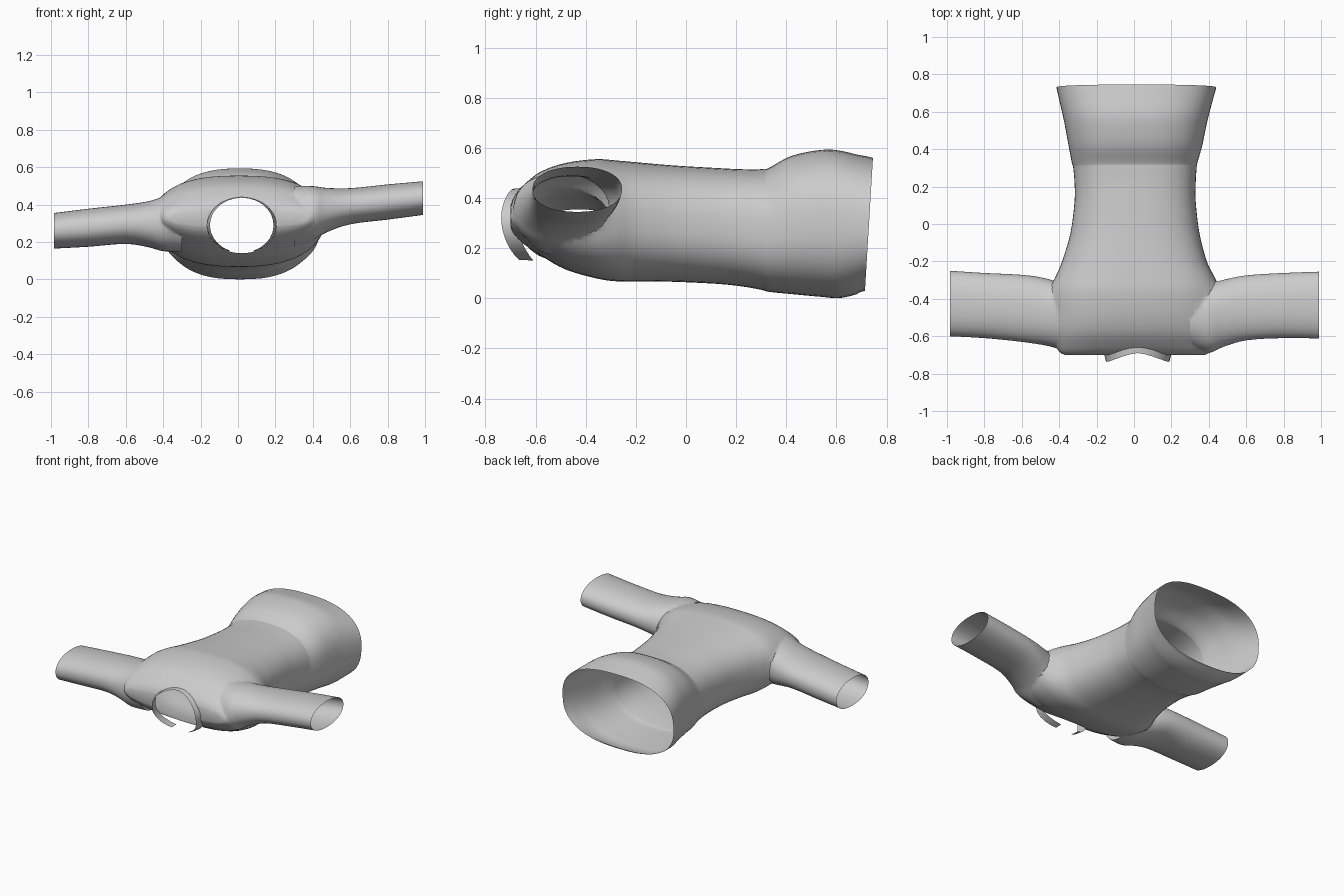
import bpy, bmesh, math

if "Cube" in bpy.data.objects:
    bpy.data.objects.remove(bpy.data.objects["Cube"])

N = 56  # sides of every tube


def spow(v, e):
    return math.copysign(abs(v) ** e, v)


def spline(rows, steps):
    """Smoothly resample a short list of cross-section rows."""
    out = []
    for i in range(len(rows) - 1):
        p = [rows[max(0, min(len(rows) - 1, i + k))] for k in (-1, 0, 1, 2)]
        for s in range(steps):
            t = s / steps
            out.append([0.5 * (2 * b + (c - a) * t + (2 * a - 5 * b + 4 * c - d) * t * t
                               + (3 * b - a - 3 * c + d) * t ** 3)
                        for a, b, c, d in zip(*p)])
    out.append(list(rows[-1]))
    return out


def loft(name, rows, axis, power, steps=4):
    """Closed tube. Row = position, side min, side max, z min, z max."""
    bm = bmesh.new()
    rings = []
    for pos, a0, a1, z0, z1 in spline(rows, steps):
        ring = []
        for i in range(N):
            t = 2 * math.pi * i / N
            a = (a0 + a1) / 2 + (a1 - a0) / 2 * spow(math.cos(t), 2 / power)
            z = (z0 + z1) / 2 + (z1 - z0) / 2 * spow(math.sin(t), 2 / power)
            ring.append(bm.verts.new((pos, a, z) if axis == 'X' else (a, pos, z)))
        rings.append(ring)
    for r, q in zip(rings, rings[1:]):
        for i in range(N):
            j = (i + 1) % N
            bm.faces.new((r[i], r[j], q[j], q[i]))
    for r in (rings[0], rings[-1]):  # caps as strips
        for i in range(N // 2):
            ids = (i, i + 1, (N - i - 1) % N, (N - i) % N)
            bm.faces.new([r[k] for k in dict.fromkeys(ids)])
    bmesh.ops.recalc_face_normals(bm, faces=bm.faces)
    me = bpy.data.meshes.new(name)
    bm.to_mesh(me)
    bm.free()
    ob = bpy.data.objects.new(name, me)
    bpy.context.collection.objects.link(ob)
    return ob


def combine(target, other, op):
    m = target.modifiers.new(op, 'BOOLEAN')
    m.operation, m.object, m.solver = op, other, 'EXACT'
    dg = bpy.context.evaluated_depsgraph_get()
    me = bpy.data.meshes.new_from_object(target.evaluated_get(dg))
    target.modifiers.clear()
    target.data = me
    bpy.data.objects.remove(other)


# Torso: rounded shoulder fold at the front, flared hem at the back
shirt = loft('shirt_body', [
    (-0.70, -0.37, 0.38, 0.28, 0.375),
    (-0.685, -0.40, 0.41, 0.25, 0.41),
    (-0.65, -0.42, 0.43, 0.215, 0.45),
    (-0.58, -0.44, 0.45, 0.17, 0.505),
    (-0.48, -0.45, 0.46, 0.115, 0.54),
    (-0.36, -0.45, 0.46, 0.08, 0.555),
    (-0.28, -0.42, 0.43, 0.068, 0.55),
    (-0.20, -0.385, 0.39, 0.068, 0.543),
    (-0.05, -0.34, 0.35, 0.066, 0.53),
    (0.12, -0.318, 0.33, 0.058, 0.52),
    (0.22, -0.318, 0.33, 0.048, 0.515),
    (0.30, -0.325, 0.335, 0.034, 0.515),
    (0.33, -0.333, 0.34, 0.026, 0.52),
    (0.42, -0.35, 0.365, 0.017, 0.568),
    (0.54, -0.372, 0.39, 0.006, 0.592),
    (0.62, -0.39, 0.41, 0.002, 0.588),
    (0.73, -0.415, 0.44, 0.03, 0.56)], 'Y', 2.5)
for v in shirt.data.vertices:  # hem leans slightly
    if v.co.y > 0.7:
        v.co.y += 0.03 * (v.co.z - 0.3) / 0.5

# Sleeves: one hangs lower than the other
left = loft('left_sleeve', [
    (-0.30, -0.65, -0.34, 0.15, 0.47),
    (-0.40, -0.665, -0.315, 0.15, 0.445),
    (-0.47, -0.65, -0.29, 0.17, 0.42),
    (-0.60, -0.63, -0.272, 0.19, 0.40),
    (-0.80, -0.61, -0.262, 0.175, 0.378),
    (-0.985, -0.60, -0.25, 0.165, 0.355)], 'X', 2.2)
right = loft('right_sleeve', [
    (0.30, -0.66, -0.34, 0.17, 0.50),
    (0.40, -0.69, -0.32, 0.21, 0.50),
    (0.47, -0.66, -0.30, 0.25, 0.49),
    (0.60, -0.622, -0.275, 0.295, 0.488),
    (0.80, -0.61, -0.262, 0.32, 0.508),
    (0.99, -0.612, -0.255, 0.345, 0.525)], 'X', 2.2)
combine(shirt, left, 'UNION')
combine(shirt, right, 'UNION')

# Neck opening
CX, CZ, RX, RZ = 0.02, 0.29, 0.185, 0.15
cutter = loft('neck_cutter', [(y, CX - RX, CX + RX, CZ - RZ, CZ + RZ)
                              for y in (-1.0, -0.3)], 'Y', 2, 1)
cutter.hide_render = True
combine(shirt, cutter, 'DIFFERENCE')

# Open the hem, the cuffs and the neck so the cloth is a single layer
bm = bmesh.new()
bm.from_mesh(shirt.data)
bm.normal_update()


def on_neck(v):
    d = math.hypot((v.co.x - CX) / RX, (v.co.z - CZ) / RZ)
    return abs(d - 1) < 0.012 and v.co.y < -0.25


doomed = []
for f in bm.faces:
    c = f.calc_center_median()
    if ((c.y > 0.7 and f.normal.y > 0.9)
            or (abs(c.x) > 0.97 and abs(f.normal.x) > 0.9)
            or all(on_neck(v) for v in f.verts)):
        doomed.append(f)
bmesh.ops.delete(bm, geom=doomed, context='FACES')
# Relax the sleeve joins a little
near = [v for v in bm.verts if 0.33 < abs(v.co.x) < 0.52 and v.co.y < -0.2 and not v.is_boundary]
for _ in range(3):
    bmesh.ops.smooth_vert(bm, verts=near, factor=0.4, use_axis_x=True, use_axis_y=True, use_axis_z=True)
bm.to_mesh(shirt.data)
bm.free()

# Collar band, open at the bottom, reaching furthest forward at the sides
bm = bmesh.new()
prev = None
for i in range(25):
    t = math.radians(-68 + 316 * i / 24)
    c, s = math.cos(t), math.sin(t)
    lift = 0.05 * abs(c) ** 1.5
    back = -0.625 - 0.03 * s - lift
    front = -0.67 - 0.02 * s - lift * 1.3
    pair = [bm.verts.new((CX + RX * k * c, y, CZ + RZ * h * s))
            for k, h, y in ((1.0, 1.0, back), (0.92, 0.98, front))]
    if prev:
        bm.faces.new((prev[0], pair[0], pair[1], prev[1]))
    prev = pair
me = bpy.data.meshes.new('collar')
bm.to_mesh(me)
bm.free()
collar = bpy.data.objects.new('collar', me)
bpy.context.collection.objects.link(collar)

# Smooth cloth shading
for ob in (shirt, collar):
    bpy.ops.object.select_all(action='DESELECT')
    ob.select_set(True)
    bpy.context.view_layer.objects.active = ob
    bpy.ops.object.shade_smooth_by_angle(angle=math.radians(40))
